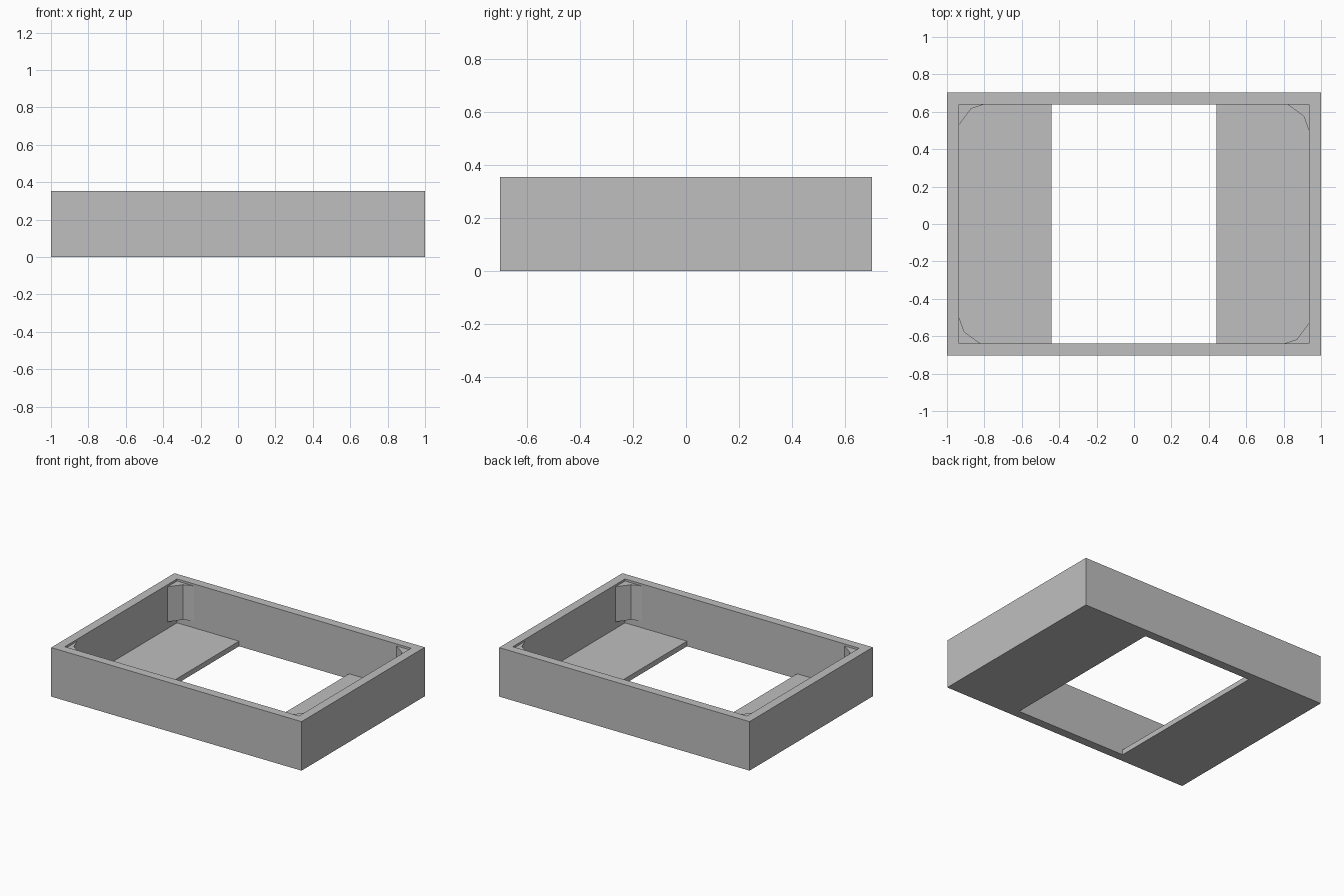
import bpy
import bmesh

cube = bpy.data.objects.get("Cube")
if cube:
    bpy.data.objects.remove(cube, do_unlink=True)

WIDTH, DEPTH, HEIGHT = 1.0, 0.703, 0.354      # outer half sizes and height
IN_X, IN_Y = 0.935, 0.64                      # inner half sizes
SHELF_EDGE, SHELF_TOP = 0.44, 0.037
BLOCK_LOW, BLOCK_HIGH = 0.086, 0.339

grey = bpy.data.materials.new("plain grey")
grey.use_nodes = True
colour = (0.52, 0.52, 0.52, 1)
grey.diffuse_color = colour
grey.node_tree.nodes["Principled BSDF"].inputs["Base Color"].default_value = colour


def finish(name, bm):
    bmesh.ops.recalc_face_normals(bm, faces=bm.faces)
    mesh = bpy.data.meshes.new(name)
    bm.to_mesh(mesh)
    bm.free()
    mesh.materials.append(grey)
    obj = bpy.data.objects.new(name, mesh)
    bpy.context.collection.objects.link(obj)
    return obj


def rectangle(x0, x1, y0, y1):
    return [(x0, y0), (x1, y0), (x1, y1), (x0, y1)]


def prism(name, outline, low, high):
    bm = bmesh.new()
    base = bm.faces.new([bm.verts.new((x, y, low)) for x, y in outline])
    top = bmesh.ops.extrude_face_region(bm, geom=[base], use_keep_orig=True)
    for v in top["geom"]:
        if isinstance(v, bmesh.types.BMVert):
            v.co.z = high
    return finish(name, bm)


# Rectangular wall frame: outer and inner loops joined all the way round
bm = bmesh.new()
outer = rectangle(-WIDTH, WIDTH, -DEPTH, DEPTH)
inner = rectangle(-IN_X, IN_X, -IN_Y, IN_Y)
loops = [[bm.verts.new((x, y, z)) for x, y in ring]
         for ring, z in ((outer, 0), (outer, HEIGHT), (inner, HEIGHT), (inner, 0))]
for i, loop in enumerate(loops):
    following = loops[(i + 1) % 4]
    for j in range(4):
        k = (j + 1) % 4
        bm.faces.new((loop[j], loop[k], following[k], following[j]))
finish("wall_frame", bm)

# Floor shelves at both ends, leaving the middle open
prism("left_shelf", rectangle(SHELF_EDGE, IN_X, -IN_Y, IN_Y), 0, SHELF_TOP)
prism("right_shelf", rectangle(-IN_X, -SHELF_EDGE, -IN_Y, IN_Y), 0, SHELF_TOP)

# Faceted corner blocks; diagonal corners share a profile
wide = [(IN_X, 0.53), (0.87, 0.617), (0.80, IN_Y)]
narrow = [(IN_X, 0.50), (0.907, 0.577), (0.82, IN_Y)]
corners = (("back_right", -1, 1, wide), ("front_left", 1, -1, wide),
           ("back_left", 1, 1, narrow), ("front_right", -1, -1, narrow))
for name, sx, sy, profile in corners:
    outline = [(sx * x, sy * y) for x, y in profile + [(IN_X, IN_Y)]]
    prism(name + "_corner_block", outline, BLOCK_LOW, BLOCK_HIGH)
